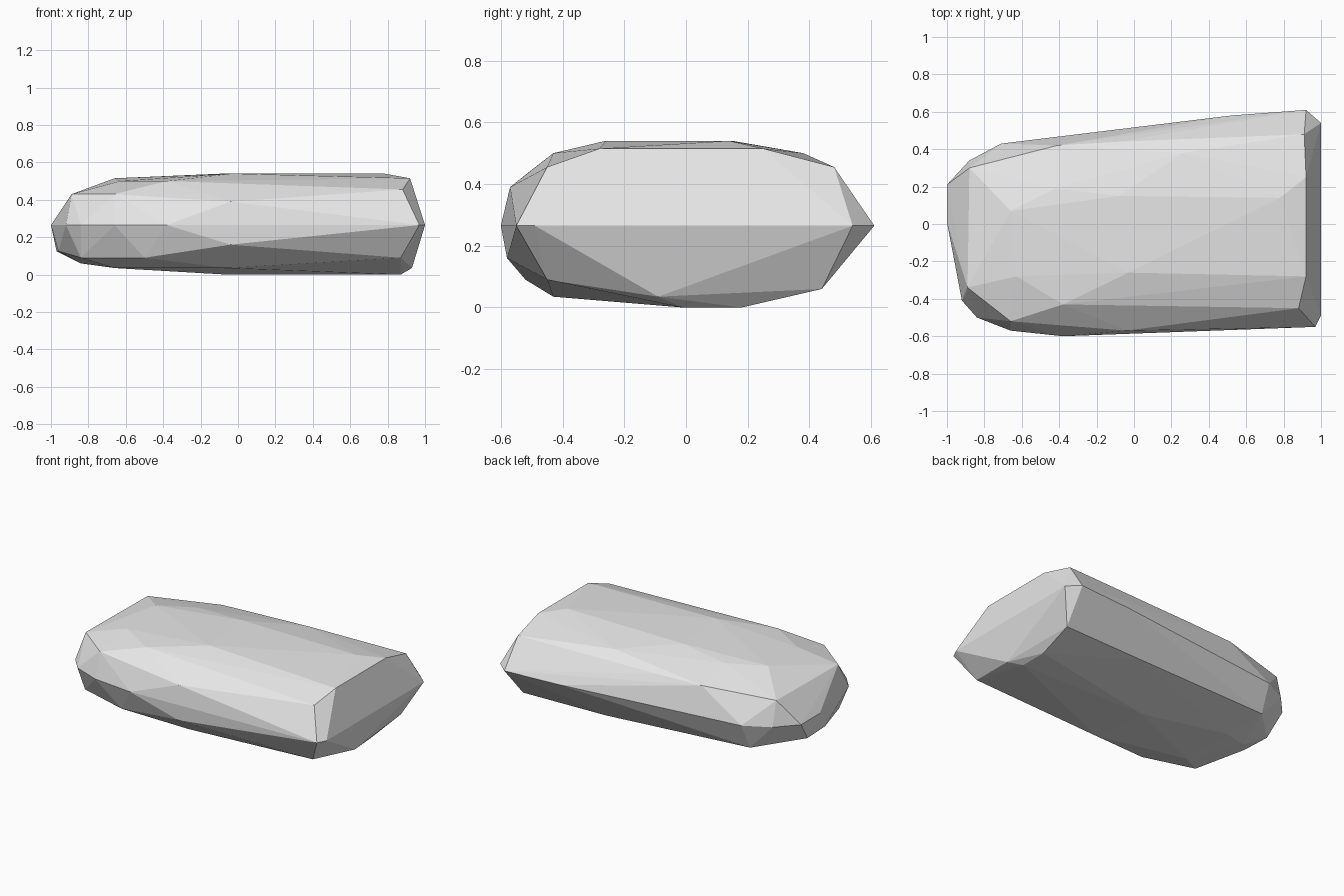
import bpy
import bmesh
import math
from mathutils import Vector

default_cube = bpy.data.objects.get("Cube")
if default_cube:
    bpy.data.objects.remove(default_cube, do_unlink=True)


def make_material(name, colour):
    material = bpy.data.materials.new(name)
    material.use_nodes = True
    material.diffuse_color = colour
    shader = next(n for n in material.node_tree.nodes if n.type == "BSDF_PRINCIPLED")
    shader.inputs["Base Color"].default_value = colour
    return material


def level_points(outline, height):
    """Place a horizontal outline, measured in hundredths, at one height."""
    return [Vector((x, y, height)) / 100 for x, y in outline]


def chiselled_solid(name, points, material):
    """Wrap the points in a faceted convex skin and merge the flat facets."""
    bm = bmesh.new()
    for point in points:
        bm.verts.new(point)
    hull = bmesh.ops.convex_hull(bm, input=bm.verts[:])
    spare = set(hull["geom_interior"]) | set(hull["geom_unused"])
    bmesh.ops.delete(
        bm,
        geom=[item for item in spare if isinstance(item, bmesh.types.BMVert)],
        context="VERTS",
    )
    bmesh.ops.dissolve_limit(
        bm, angle_limit=math.radians(1), verts=bm.verts[:], edges=bm.edges[:]
    )
    bmesh.ops.recalc_face_normals(bm, faces=bm.faces[:])
    mesh = bpy.data.meshes.new(name)
    bm.to_mesh(mesh)
    bm.free()
    mesh.materials.append(material)
    stone = bpy.data.objects.new(name, mesh)
    bpy.context.collection.objects.link(stone)
    return stone


# Widest outline, where the upper and lower halves meet
waist = [(-100, 21), (-88, 34), (-71, 43), (52, 58), (92, 61), (100, 54), (100, -49),
         (97, -55), (-38, -60), (-66, -57), (-84, -50), (-92, -41), (-100, 1)]

# Upper bevels and the gently sloping crown
upper_bevel = [(-89, -34), (-88, 30), (-66, -52), (-71, 34)]
front_ridge = [(-4, -57)]
end_corners = [(88, -45), (91, 48)]
back_ridge = [(-41, 42), (-8, 44)]
shoulder = [(-38, -43), (-63, -28), (26, 38)]
crown_edge = [(92, -28), (92, 25), (-66, 7), (-42, 19)]
crown = [(-3, -26), (78, 14), (-8, 15)]

# Lower bevels and the shallow keel
lower_front = [(-4, -58)]
lower_end = [(-97, 10), (-96, -10)]
lower_bevel = [(-84, -42), (-50, -52), (87, -45), (-72, 35)]
lower_back = [(90, 44), (30, 42), (-84, 3)]
keel_edge = [(93, -9), (-66, 10), (-66, -29), (-6, -43)]
keel = [(87, -1), (87, 18), (-6, 0)]

levels = [
    (waist, 26.5),
    (upper_bevel, 43), (front_ridge, 39), (end_corners, 45.5), (back_ridge, 45),
    (shoulder, 50), (crown_edge, 51.5), (crown, 54),
    (lower_front, 16), (lower_end, 12.5), (lower_bevel, 9), (lower_back, 6),
    (keel_edge, 3.5), (keel, 0),
]

stone_grey = make_material("stone grey", (0.8, 0.8, 0.8, 1.0))
points = [point for outline, height in levels for point in level_points(outline, height)]
chiselled_solid("flat_boulder", points, stone_grey)
